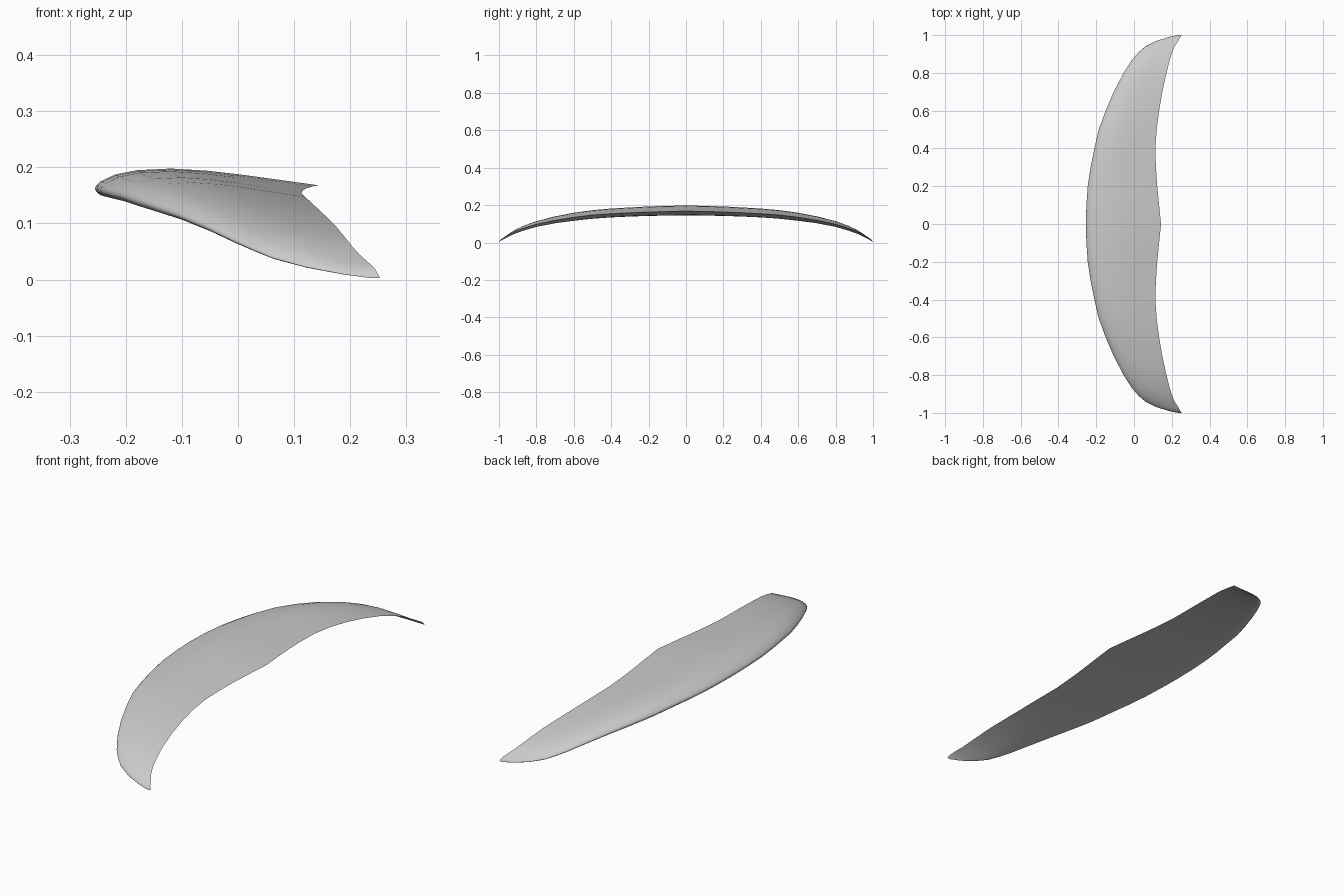
import bpy
import bmesh
import math
from mathutils import Vector

default_cube = bpy.data.objects.get("Cube")
if default_cube:
    bpy.data.objects.remove(default_cube, do_unlink=True)


def make_material(name, colour):
    material = bpy.data.materials.new(name)
    material.use_nodes = True
    material.diffuse_color = colour
    material.node_tree.nodes["Principled BSDF"].inputs["Base Color"].default_value = colour
    return material


# Half-span stations: span, nose x, tail x, nose z, tail z, thickness
STATIONS = [
    (0, -.255, .143, .162, .168, .052),
    (.1, -.252, .133, .161, .166, .051),
    (.2, -.245, .123, .159, .163, .05),
    (.3, -.23, .116, .155, .159, .048),
    (.4, -.21, .113, .15, .154, .047),
    (.5, -.187, .12, .142, .147, .045),
    (.6, -.15, .133, .13, .135, .042),
    (.7, -.107, .15, .115, .119, .036),
    (.8, -.055, .172, .093, .098, .03),
    (.87, -.01, .19, .071, .076, .025),
    (.91, .025, .202, .055, .061, .02),
    (.94, .06, .215, .04, .046, .015),
    (.97, .12, .235, .023, .028, .009),
    (.99, .185, .245, .01, .018, .004),
    (1, .235, .253, .003, .003, .001),
]

# Aerofoil: chord fraction, rise of the top, drop of the underside
AEROFOIL = [
    (.006, .17, .3), (.025, .38, .65), (.09, .73, .92), (.19, .94, 1),
    (.34, 1, .9), (.5, .86, .74), (.64, .65, .55), (.82, .33, .28),
]
TOP_SHARE = .65


def section(station, side):
    """Closed loop of points: nose, over the top, tail, back underneath."""
    span, nose_x, tail_x, nose_z, tail_z, thickness = station
    nose = Vector((nose_x, side * span, nose_z))
    tail = Vector((tail_x, side * span, tail_z))
    up = Vector((0, 0, thickness))
    top = [nose.lerp(tail, t) + up * TOP_SHARE * rise for t, rise, drop in AEROFOIL]
    under = [nose.lerp(tail, t) - up * (1 - TOP_SHARE) * drop for t, rise, drop in AEROFOIL]
    return [nose] + top + [tail] + under[::-1]


# Loft the sections from one tip to the other
sections = [section(s, -1) for s in STATIONS[:0:-1]] + [section(s, 1) for s in STATIONS]
bm = bmesh.new()
loops = [[bm.verts.new(point) for point in points] for points in sections]
for first, second in zip(loops, loops[1:]):
    count = len(first)
    for i in range(count):
        j = (i + 1) % count
        bm.faces.new((first[i], first[j], second[j], second[i]))

# Close the wing tips
bm.faces.new(loops[0])
bm.faces.new(loops[-1])
bmesh.ops.recalc_face_normals(bm, faces=bm.faces)

mesh = bpy.data.meshes.new("wing_canopy")
bm.to_mesh(mesh)
bm.free()
mesh.materials.append(make_material("light grey", (.6, .6, .6, 1)))
wing = bpy.data.objects.new("wing_canopy", mesh)
bpy.context.collection.objects.link(wing)

# Smooth skin with a sharp trailing edge
bpy.ops.object.select_all(action="DESELECT")
wing.select_set(True)
bpy.context.view_layer.objects.active = wing
bpy.ops.object.shade_smooth_by_angle(angle=math.radians(60))
